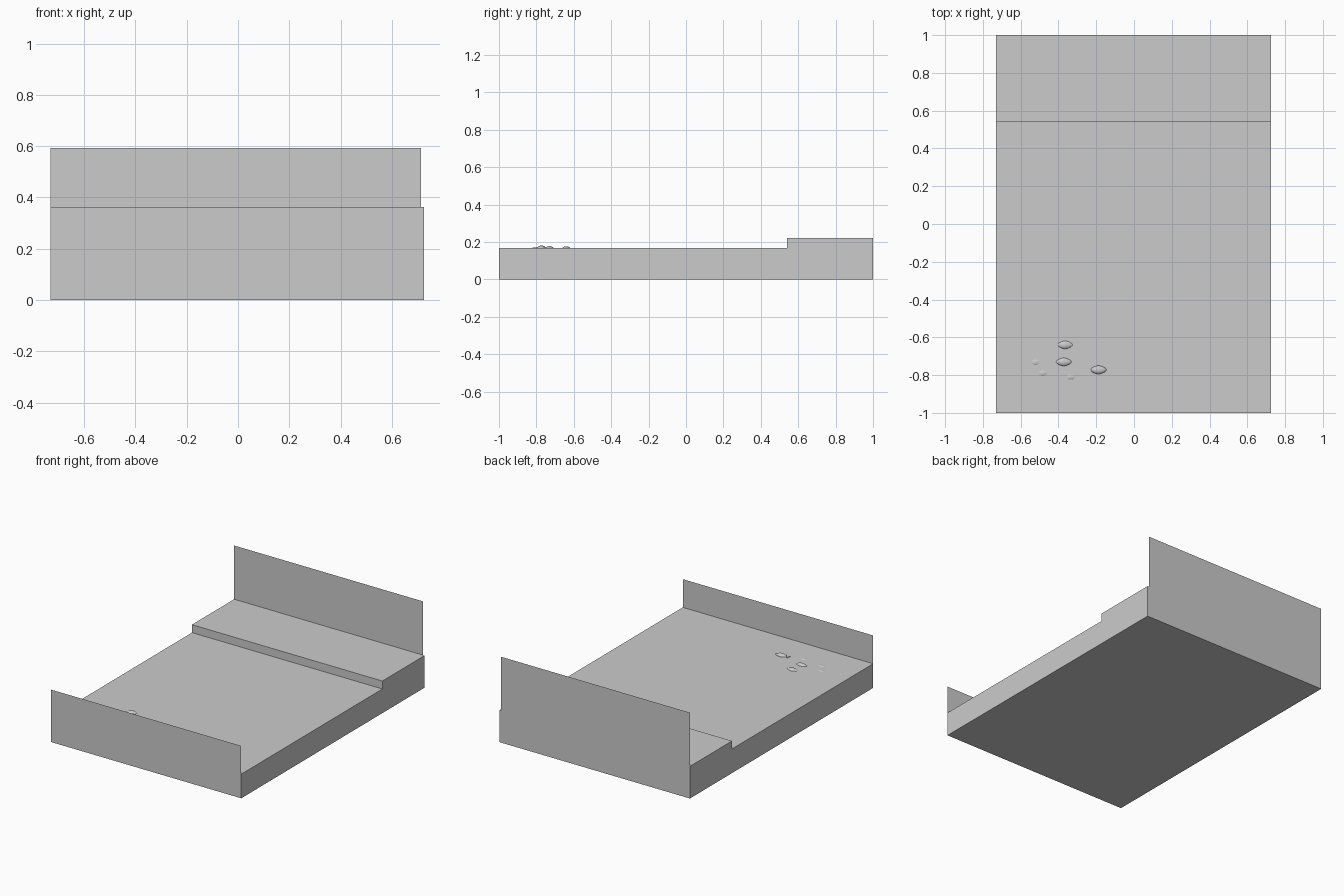
import bpy, bmesh, math
from mathutils import Matrix

if "Cube" in bpy.data.objects:
    bpy.data.objects.remove(bpy.data.objects["Cube"])

grey = bpy.data.materials.new("plain grey")
grey.diffuse_color = (0.6, 0.6, 0.6, 1)
grey.use_nodes = True
grey.node_tree.nodes["Principled BSDF"].inputs["Base Color"].default_value = grey.diffuse_color

L, R = -0.73, 0.725          # side limits of the frame
LOW, HIGH = 0.167, 0.222     # mattress and pillow step heights


def add_object(name, bm):
    mesh = bpy.data.meshes.new(name)
    bm.normal_update()
    bm.to_mesh(mesh)
    bm.free()
    mesh.materials.append(grey)
    obj = bpy.data.objects.new(name, mesh)
    bpy.context.collection.objects.link(obj)
    return obj


def panel(name, y, x0, x1, z0, z1):
    """Thin upright sheet."""
    bm = bmesh.new()
    pts = [(x0, y, z0), (x1, y, z0), (x1, y, z1), (x0, y, z1)]
    if y > 0:
        pts.reverse()
    bm.faces.new([bm.verts.new(p) for p in pts])
    return add_object(name, bm)


# Bed base: stepped side profile extruded across the width
bm = bmesh.new()
profile = [(-1, 0), (1, 0), (1, HIGH), (0.54, HIGH), (0.54, LOW), (-1, LOW)]
face = bm.faces.new([bm.verts.new((L, y, z)) for y, z in profile])
ext = bmesh.ops.extrude_face_region(bm, geom=[face])
moved = [v for v in ext["geom"] if isinstance(v, bmesh.types.BMVert)]
bmesh.ops.translate(bm, verts=moved, vec=(R - L, 0, 0))
bmesh.ops.recalc_face_normals(bm, faces=bm.faces)
add_object("bed_base", bm)

# End boards
panel("footboard", -1, L, R, LOW, 0.362)
panel("headboard", 1, L, 0.713, HIGH, 0.593)


def fish(name, x, y, top, heading, size):
    """Flattened body with a forked tail, half sunk in the bed."""
    bm = bmesh.new()
    # Body, pinched toward nose and tail
    bmesh.ops.create_uvsphere(bm, u_segments=20, v_segments=12, radius=1,
                              matrix=Matrix.Rotation(math.pi / 2, 4, 'Y'))
    for v in bm.verts:
        pinch = 1 - 0.25 * abs(v.co.x)
        v.co = (v.co.x * 0.042, v.co.y * 0.023 * pinch, v.co.z * 0.014 * pinch)
    # Tail fin
    outline = [(-0.036, 0.004), (-0.058, 0.015), (-0.052, 0),
               (-0.058, -0.015), (-0.036, -0.004)]
    tail = bm.faces.new([bm.verts.new((px, py, -0.003)) for px, py in outline])
    ext = bmesh.ops.extrude_face_region(bm, geom=[tail])
    moved = [v for v in ext["geom"] if isinstance(v, bmesh.types.BMVert)]
    bmesh.ops.translate(bm, verts=moved, vec=(0, 0, 0.006))
    bmesh.ops.recalc_face_normals(bm, faces=bm.faces)
    for f in bm.faces:
        f.smooth = len(f.verts) < 5 and f.calc_area() < 0.00005
    obj = add_object(name, bm)
    obj.location = (x, y, top - 0.014 * size)
    obj.rotation_euler.z = heading
    obj.scale = (size,) * 3


# Fish ornaments: x, y, top height, heading, size
shoal = [(-0.365, -0.64, 0.177, 0, 1), (-0.372, -0.73, 0.178, math.pi, 1),
         (-0.188, -0.772, 0.181, 0, 1), (-0.522, -0.732, 0.171, 0, 0.95),
         (-0.482, -0.79, 0.171, math.pi, 0.95), (-0.335, -0.81, 0.171, 0, 0.95)]
for i, spec in enumerate(shoal):
    fish(f"fish_{i + 1}", *spec)
